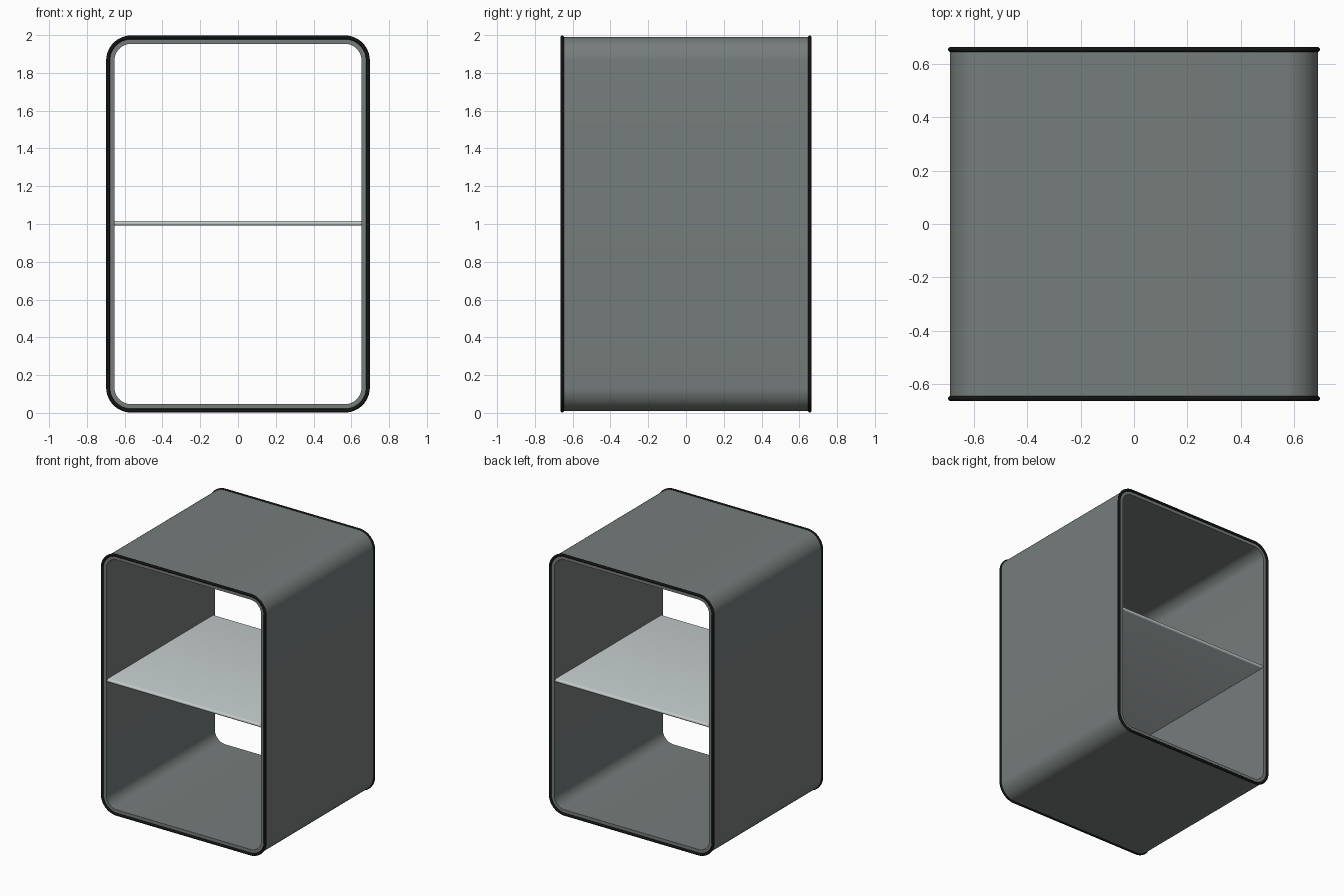
import bpy, bmesh, math

cube = bpy.data.objects.get("Cube")
if cube:
    bpy.data.objects.remove(cube, do_unlink=True)

HALF_W, HALF_H, MID_Z, RADIUS = 0.691, 0.991, 1.0, 0.125   # outer shell section
HALF_D, WALL = 0.655, 0.037
ROD = 0.01                                                  # trim tube radius


def material(name, rgb):
    m = bpy.data.materials.new(name)
    m.use_nodes = True
    m.diffuse_color = (*rgb, 1)
    bsdf = next(n for n in m.node_tree.nodes if n.type == 'BSDF_PRINCIPLED')
    bsdf.inputs["Base Color"].default_value = (*rgb, 1)
    return m


def rounded_ring(inset, y, steps=12):
    """Rounded rectangle in the XZ plane, shrunk by inset."""
    r = RADIUS - inset
    pts = []
    for corner, (sx, sz) in enumerate([(1, 1), (-1, 1), (-1, -1), (1, -1)]):
        for i in range(steps + 1):
            a = math.pi / 2 * (corner + i / steps)
            pts.append((sx * (HALF_W - RADIUS) + r * math.cos(a), y,
                        MID_Z + sz * (HALF_H - RADIUS) + r * math.sin(a)))
    return pts


def finish(name, bm, mat):
    bmesh.ops.recalc_face_normals(bm, faces=bm.faces)
    mesh = bpy.data.meshes.new(name)
    bm.to_mesh(mesh)
    bm.free()
    mesh.materials.append(mat)
    obj = bpy.data.objects.new(name, mesh)
    bpy.context.collection.objects.link(obj)
    bpy.ops.object.select_all(action='DESELECT')
    obj.select_set(True)
    bpy.context.view_layer.objects.active = obj
    bpy.ops.object.shade_smooth_by_angle(angle=math.radians(40))
    return obj


def loop_solid(name, section, mat):
    """Sweep a closed section of (inset, y) pairs round the rectangle."""
    bm = bmesh.new()
    rings = [[bm.verts.new(p) for p in rounded_ring(*s)] for s in section]
    n = len(rings[0])
    for k, ring in enumerate(rings):
        nxt = rings[(k + 1) % len(rings)]
        for i in range(n):
            j = (i + 1) % n
            bm.faces.new((ring[i], ring[j], nxt[j], nxt[i]))
    return finish(name, bm, mat)


grey = material("mid_grey", (0.18, 0.205, 0.20))
pale = material("pale_grey", (0.56, 0.62, 0.61))
black = material("black_edging", (0.006, 0.007, 0.007))

# Open rounded shell
loop_solid("shell", [(0, -HALF_D), (0, HALF_D), (WALL, HALF_D), (WALL, -HALF_D)], grey)

# Round edging on the front and back rims
for name, side in (("front_edging", -1), ("back_edging", 1)):
    tube = []
    for k in range(12):
        a = math.tau * k / 12
        tube.append((0.003 + ROD * math.cos(a), side * HALF_D + ROD * math.sin(a)))
    loop_solid(name, tube, black)

# Middle shelf with rounded front and back edges
half_t, depth, width = 0.013, 0.645, HALF_W - WALL + 0.004
bm = bmesh.new()
outline = []
for side in (1, -1):
    for i in range(9):
        a = math.pi * (i / 8 - 0.5)
        outline.append((side * (depth - half_t + half_t * math.cos(a)),
                        1.004 + side * half_t * math.sin(a)))
cap = bm.faces.new([bm.verts.new((-width, y, z)) for y, z in outline])
moved = bmesh.ops.extrude_face_region(bm, geom=[cap])["geom"]
bmesh.ops.translate(bm, vec=(2 * width, 0, 0),
                    verts=[v for v in moved if isinstance(v, bmesh.types.BMVert)])
# extrusion keeps the starting cap only when needed
if not any(all(v.co.x < 0 for v in f.verts) for f in bm.faces):
    bm.faces.new([v for v in bm.verts if v.co.x < 0])
finish("shelf", bm, pale)
